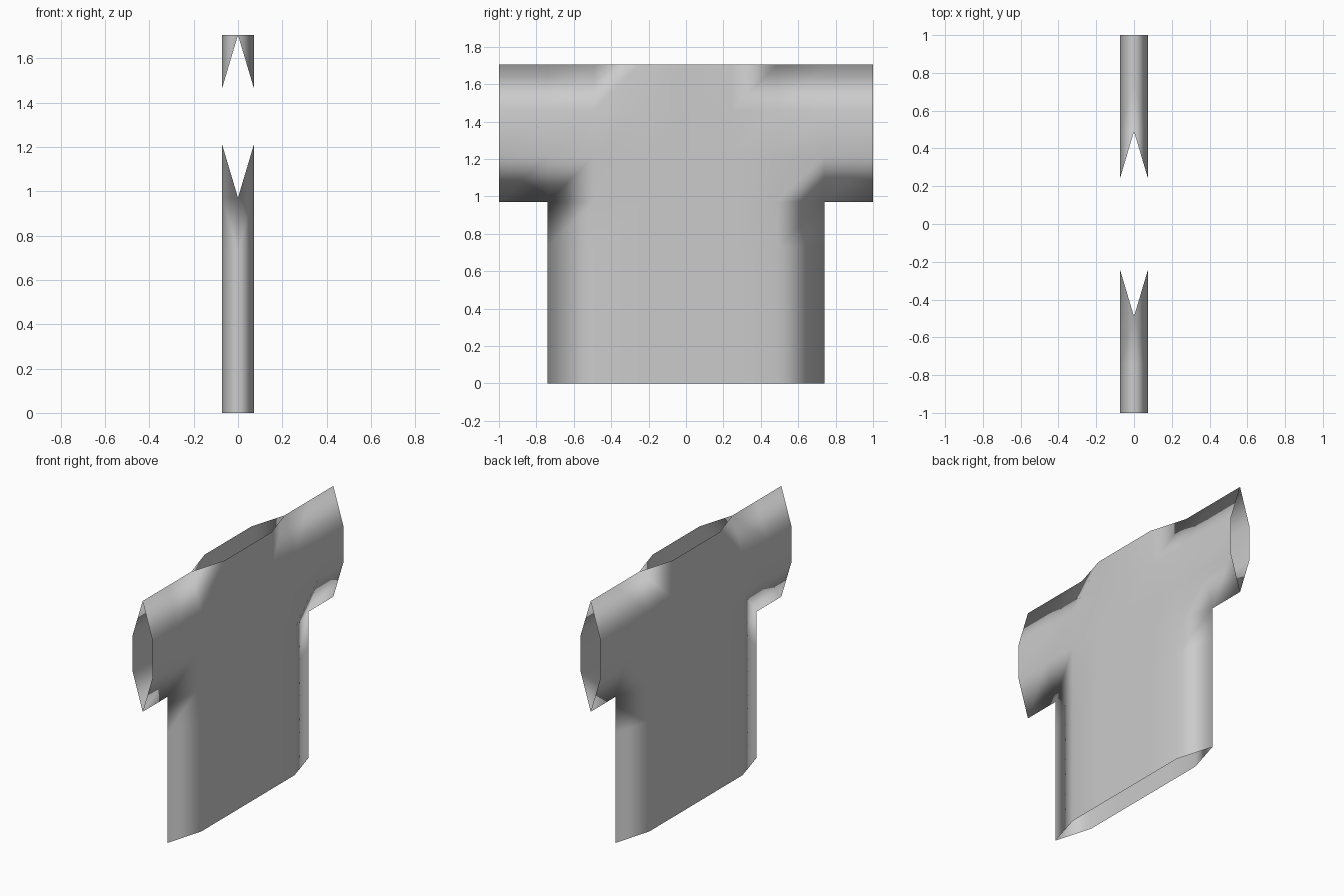
import bpy, bmesh

if "Cube" in bpy.data.objects:
    bpy.data.objects.remove(bpy.data.objects["Cube"])

# Grid lines of the front panel: y across, z up
COLS = [-1, -0.74, -0.49, -0.245, 0, 0.245, 0.49, 0.74, 1]
ROWS = [0, 0.243, 0.487, 0.73, 0.97, 1.215, 1.46, 1.705]
PUFF = 0.073


def depth(y, z):
    """Half thickness: zero along the seams, full elsewhere."""
    shoulder = z > 1.7 and abs(y) > 0.4
    underarm_or_side = z < 1.0 and abs(y) > 0.7
    return 0.0 if shoulder or underarm_or_side else PUFF


# Half of the shirt: T-shaped panel, open at neck, cuffs and hem
bm = bmesh.new()
verts = {}


def vert(i, j):
    if (i, j) not in verts:
        y, z = COLS[i], ROWS[j]
        verts[i, j] = bm.verts.new((depth(y, z), y, z))
    return verts[i, j]


for j in range(len(ROWS) - 1):
    for i in range(len(COLS) - 1):
        in_sleeve = i in (0, len(COLS) - 2)
        if in_sleeve and j < 4:
            continue
        f = bm.faces.new([vert(i, j), vert(i + 1, j),
                          vert(i + 1, j + 1), vert(i, j + 1)])
        f.smooth = True

mesh = bpy.data.meshes.new("shirt")
bm.to_mesh(mesh)
bm.free()
shirt = bpy.data.objects.new("shirt", mesh)
bpy.context.collection.objects.link(shirt)

# Opposite panel, welded along the seams
mirror = shirt.modifiers.new("other_panel", 'MIRROR')
mirror.use_axis = (True, False, False)
mirror.use_mirror_merge = True
mirror.merge_threshold = 0.001
